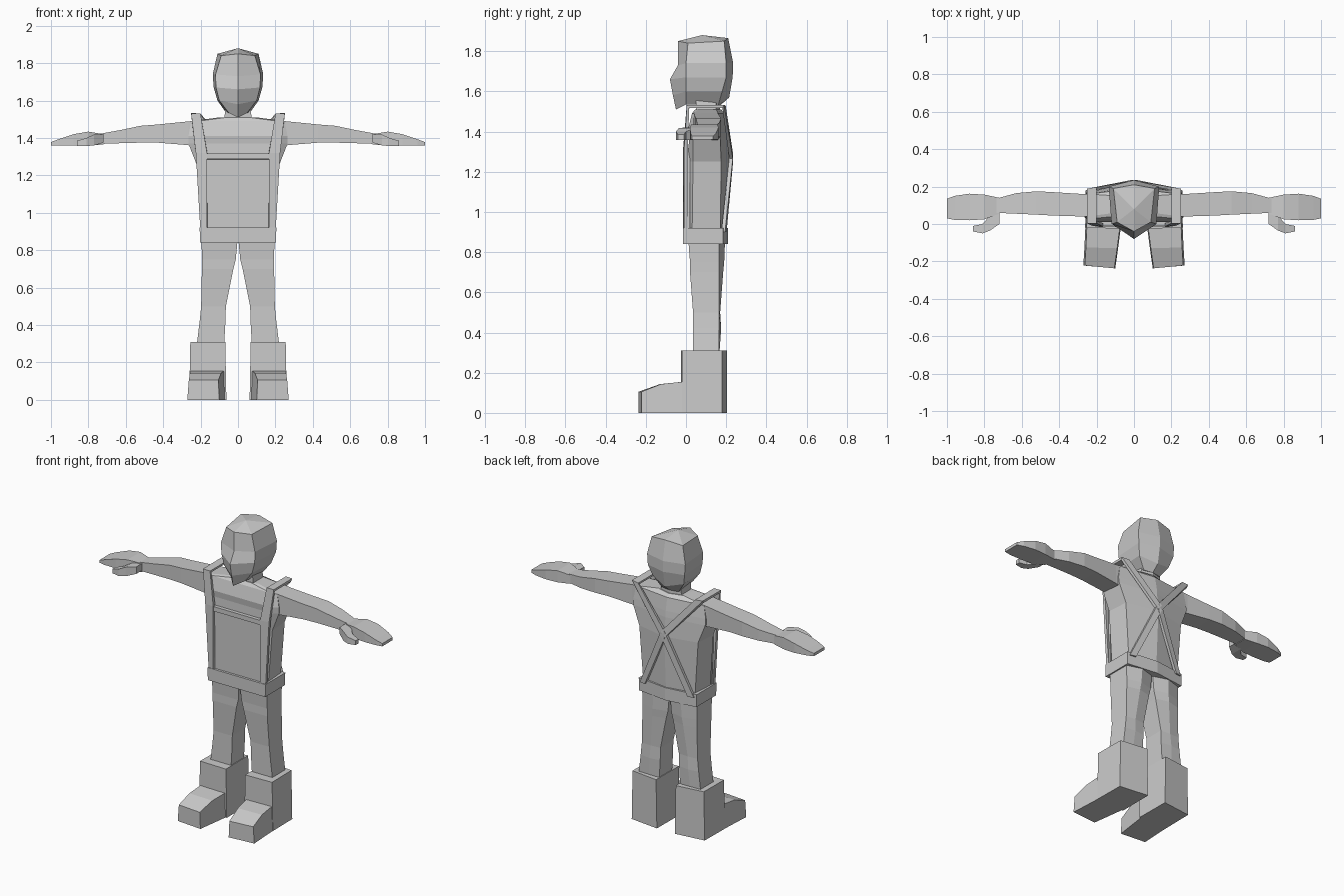
import bpy, bmesh

cube = bpy.data.objects.get("Cube")
if cube:
    bpy.data.objects.remove(cube, do_unlink=True)

grey = bpy.data.materials.new("plain grey")
grey.use_nodes = True
colour = (0.6, 0.6, 0.6, 1)
grey.diffuse_color = colour
grey.node_tree.nodes["Principled BSDF"].inputs["Base Color"].default_value = colour


def finish(bm, name):
    bmesh.ops.recalc_face_normals(bm, faces=bm.faces)
    mesh = bpy.data.meshes.new(name)
    bm.to_mesh(mesh)
    bm.free()
    mesh.materials.append(grey)
    obj = bpy.data.objects.new(name, mesh)
    bpy.context.collection.objects.link(obj)
    return obj


def loft(name, rings, side=1, tip=None):
    """Skin a list of matching point rings and close both ends."""
    bm = bmesh.new()
    rows = [[bm.verts.new((x * side, y, z)) for x, y, z in r] for r in rings]
    n = len(rows[0])
    for a, b in zip(rows, rows[1:]):
        for i in range(n):
            j = (i + 1) % n
            bm.faces.new((a[i], a[j], b[j], b[i]))
    bm.faces.new(rows[0])
    if tip:
        t = bm.verts.new(tip)
        for i in range(n):
            bm.faces.new((rows[-1][i], rows[-1][(i + 1) % n], t))
    else:
        bm.faces.new(rows[-1])
    return finish(bm, name)


def symmetric(half):
    """Complete a ring from its +x half, listed front to back."""
    return half + [(-x, y, z) for x, y, z in reversed(half) if x > 0]


def box_ring(x, y0, y1, z0, z1):
    return [(x, y0, z0), (x, y1, z0), (x, y1, z1), (x, y0, z1)]


# Head: front ridge, face edge, rear edge and back ridge at each level
def head_ring(front, edge, rear, back):
    return symmetric([(0, *front), edge, rear, (0, *back)])


loft("head", [
    head_ring((-.05, 1.51), (.05, .0, 1.535), (.06, .16, 1.53), (.17, 1.53)),
    head_ring((-.065, 1.58), (.1, .0, 1.6), (.11, .18, 1.6), (.215, 1.57)),
    head_ring((-.08, 1.66), (.118, .0, 1.67), (.13, .2, 1.67), (.232, 1.67)),
    head_ring((-.04, 1.73), (.12, .0, 1.74), (.135, .2, 1.74), (.235, 1.74)),
    head_ring((-.04, 1.85), (.09, .01, 1.84), (.11, .19, 1.85), (.21, 1.865)),
], tip=(0, .08, 1.88))

loft("neck", [symmetric([(w, .05, z), (w, .15, z), (0, .17, z)])
              for z, w in ((1.44, .08), (1.58, .065))])


# Torso: chamfered front, flat sides, creased back
def torso_ring(z, w, front, corner, rear, back):
    return symmetric([(w - .04, front, z), (w, corner, z), (w - .01, rear, z), (0, back, z)])


loft("torso", [torso_ring(*r) for r in (
    (.86, .19, .005, .03, .17, .2),
    (1.25, .218, .01, .035, .175, .22),
    (1.37, .265, .015, .035, .17, .208),
    (1.41, .265, .01, .035, .165, .205),
    (1.49, .25, .03, .04, .16, .19),
    (1.51, .1, .045, .06, .15, .175))])

loft("waist_band", [symmetric([(w, -.015, z), (w, .185, z), (0, .21, z)])
                    for z, w in ((.84, .203), (.92, .205))])

# Bib with a sunken pocket panel
bm = bmesh.new()
corners = [(-.195, .88), (.195, .88), (.2, 1.318), (-.2, 1.318)]
rows = [[bm.verts.new((x, y, z)) for x, z in corners] for y in (.02, -.01)]
for i in range(4):
    j = (i + 1) % 4
    bm.faces.new((rows[0][i], rows[0][j], rows[1][j], rows[1][i]))
bm.faces.new(rows[0])
panel = bm.faces.new(rows[1])
bmesh.ops.recalc_face_normals(bm, faces=bm.faces)
bmesh.ops.inset_region(bm, faces=[panel], thickness=.042)
bmesh.ops.inset_region(bm, faces=[panel], thickness=.004, depth=-.01)
finish(bm, "bib")

# Waist to lower legs, boots and arms, made once for each side
for side, label in ((1, "left"), (-1, "right")):
    loft(label + "_leg", [
        [(a, .02 + d, z), (b, .02 + d, z), (b, .165, z), ((a + b) / 2, back, z), (a, .165, z)]
        for z, a, b, d, back in (
            (.88, 0, .195, -.01, .195), (.75, .012, .193, 0, .19),
            (.7, .025, .193, 0, .185), (.5, .065, .197, .015, .17),
            (.42, .067, .205, .015, .175), (.28, .075, .222, .015, .165))], side)

    loft(label + "_boot_shaft", [
        [(.068 - k, -.025, z), (.255 + k, -.02, z), (.252 + k, .18, z), (.07 - k, .203, z)]
        for z, k in ((0, .006), (.31, 0))], side)
    loft(label + "_boot_foot", [
        [(a, y, 0), (b, y + s, 0), (b - .008, y + s, h), (a + .005, y, h)]
        for y, s, a, b, h in (
            (.05, 0, .064, .258, .155), (-.015, 0, .07, .26, .155),
            (-.13, .005, .085, .265, .143), (-.237, .015, .1, .271, .105))], side)

    loft(label + "_arm", [box_ring(*r) for r in (
        (.2, .04, .16, 1.35, 1.495), (.27, .04, .16, 1.362, 1.488),
        (.43, .045, .17, 1.375, 1.472), (.52, .05, .175, 1.375, 1.465),
        (.63, .055, .165, 1.372, 1.442), (.74, .06, .135, 1.368, 1.422))], side)
    loft(label + "_hand", [box_ring(*r) for r in (
        (.72, .055, .14, 1.365, 1.42), (.8, .025, .157, 1.36, 1.434),
        (.88, .02, .162, 1.36, 1.42), (.96, .022, .15, 1.36, 1.393),
        (1.0, .03, .135, 1.36, 1.378))], side)
    loft(label + "_thumb", [box_ring(*r) for r in (
        (.72, .0, .07, 1.375, 1.42), (.77, -.035, .045, 1.36, 1.418),
        (.81, -.05, .0, 1.357, 1.4), (.86, -.04, -.01, 1.357, 1.385))], side)

    # Brace running up the front, over the shoulder and across the back
    edges = [
        ((.165, -.005, .9), (.2, .0, .9)),
        ((.165, -.005, 1.32), (.225, .0, 1.32)),
        ((.2, .01, 1.525), (.25, .01, 1.525)),
        ((.2, .19, 1.525), (.25, .185, 1.525)),
        ((-.015, .226, 1.285), (.015, .226, 1.255)),
        ((-.19, .185, .9), (-.15, .193, .9))]
    bm = bmesh.new()
    pairs = [[bm.verts.new((x * side, y, z)) for x, y, z in e] for e in edges]
    for a, b in zip(pairs, pairs[1:]):
        bm.faces.new((a[0], a[1], b[1], b[0]))
    brace = finish(bm, label + "_brace")
    solid = brace.modifiers.new("thickness", "SOLIDIFY")
    solid.thickness = .018
    solid.offset = 0
